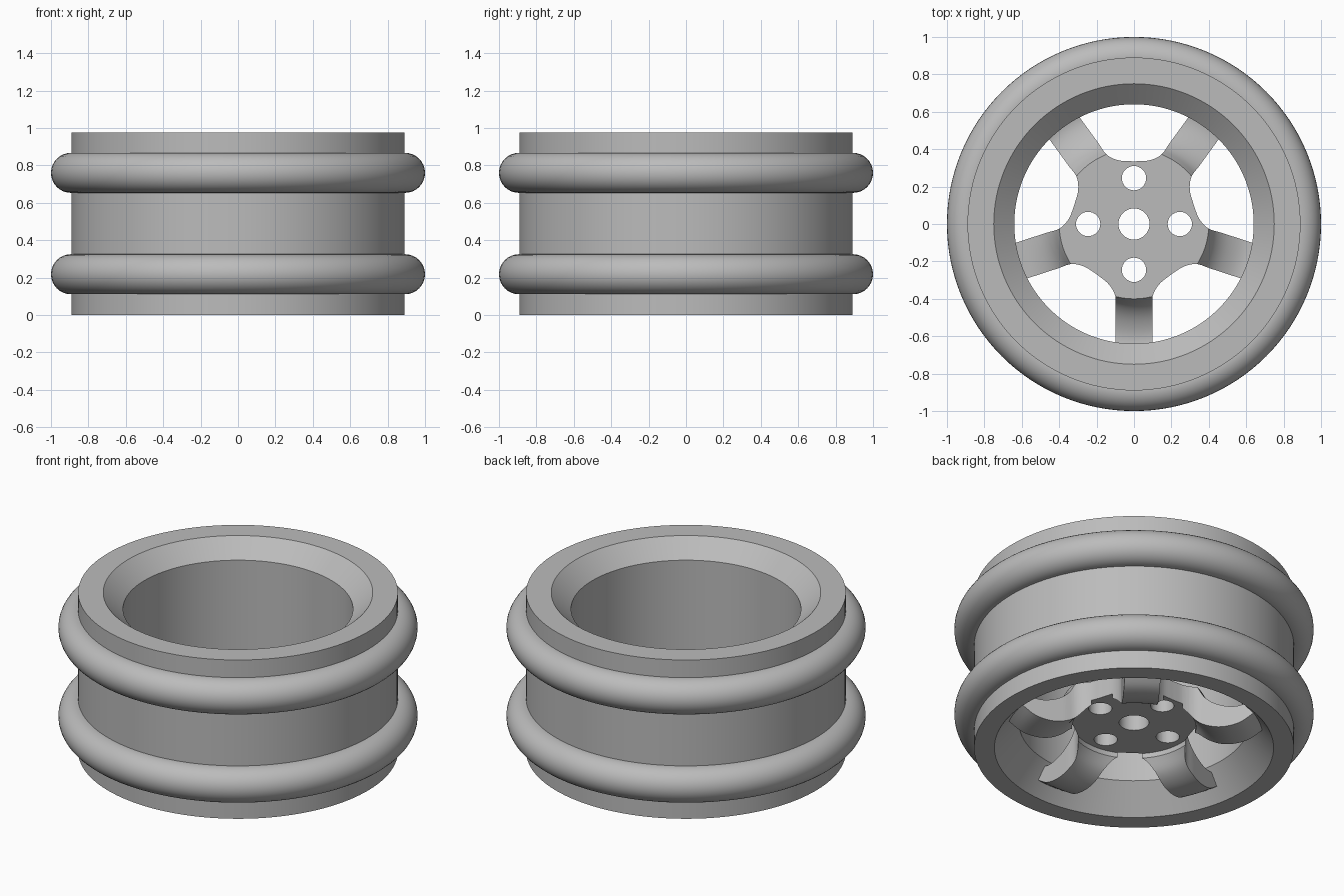
import bpy, bmesh, math
from mathutils import Vector, Matrix

old = bpy.data.objects.get("Cube")
if old:
    bpy.data.objects.remove(old, do_unlink=True)

GREY = (0.5, 0.5, 0.5, 1)
metal = bpy.data.materials.new("plain grey")
metal.use_nodes = True
metal.diffuse_color = GREY
metal.node_tree.nodes["Principled BSDF"].inputs["Base Color"].default_value = GREY


def finish(bm, name):
    bmesh.ops.recalc_face_normals(bm, faces=bm.faces[:])
    mesh = bpy.data.meshes.new(name)
    bm.to_mesh(mesh)
    bm.free()
    mesh.materials.append(metal)
    obj = bpy.data.objects.new(name, mesh)
    bpy.context.collection.objects.link(obj)
    return obj


def activate(obj):
    bpy.ops.object.select_all(action='DESELECT')
    obj.select_set(True)
    bpy.context.view_layer.objects.active = obj


def smooth(obj):
    activate(obj)
    bpy.ops.object.shade_smooth_by_angle(angle=math.radians(30))


def revolve(name, profile, steps=128):
    """Turn a closed (radius, height) section around the z axis."""
    bm = bmesh.new()
    rings = []
    for i in range(steps):
        a = math.tau * i / steps
        rings.append([bm.verts.new((r * math.cos(a), r * math.sin(a), z)) for r, z in profile])
    n = len(profile)
    for i in range(steps):
        a, b = rings[i], rings[(i + 1) % steps]
        for j in range(n):
            k = (j + 1) % n
            bm.faces.new((a[j], b[j], b[k], a[k]))
    return finish(bm, name)


def curve_through(points, steps=5):
    """Smooth a short open profile with a Catmull-Rom spline."""
    p = [Vector(q) for q in points]
    p = [2 * p[0] - p[1]] + p + [2 * p[-1] - p[-2]]
    out = []
    for i in range(1, len(p) - 2):
        a, b, c, d = p[i - 1:i + 3]
        for s in range(steps):
            t = s / steps
            out.append((2 * b + (c - a) * t + (2 * a - 5 * b + 4 * c - d) * t ** 2
                        + (3 * b - a - 3 * c + d) * t ** 3) / 2)
    return [tuple(q) for q in out] + [tuple(points[-1])]


def prism(bm, outline, turn=0.0):
    """Add an upright cutter prism to bm."""
    rot = Matrix.Rotation(turn, 4, 'Z')
    face = bm.faces.new([bm.verts.new(rot @ Vector((x, y, -0.5))) for x, y in outline])
    new = bmesh.ops.extrude_face_region(bm, geom=[face])["geom"]
    bmesh.ops.translate(bm, vec=(0, 0, 1.5), verts=[v for v in new if isinstance(v, bmesh.types.BMVert)])


# Barrel with bevelled mouths
barrel = revolve("rim_barrel", [(0.89, 0), (0.89, 0.975), (0.75, 0.975),
                                (0.64, 0.875), (0.64, 0.157), (0.777, 0)])
smooth(barrel)

# Two rounded outer beads
for name, z in (("lower_bead", 0.218), ("upper_bead", 0.76)):
    bpy.ops.mesh.primitive_torus_add(major_radius=0.893, minor_radius=0.107,
                                     major_segments=128, minor_segments=32, location=(0, 0, z))
    bead = bpy.context.object
    bead.name = name
    bead.data.materials.append(metal)
    smooth(bead)

# Hub disc flowing into a dished web
under = curve_through([(0.345, 0.13), (0.4, 0.06), (0.47, 0.02), (0.55, 0.005), (0.64, 0.02), (0.72, 0.07)])
upper = curve_through([(0.72, 0.16), (0.65, 0.13), (0.58, 0.13), (0.5, 0.16), (0.44, 0.21), (0.4, 0.28)])
hub = revolve("hub_and_spokes", [(0.083, 0.16), (0.345, 0.16)] + under + upper + [(0.083, 0.28)])

# Cutters: five rounded gaps between the spokes and four bolt holes
cut = bmesh.new()
spoke = math.radians(54)
along = Vector((math.cos(spoke), math.sin(spoke)))
side = Vector((-along.y, along.x)) * 0.1
bend = curve_through([(0, 0.335), (0.08, 0.34), (0.145, 0.37), tuple(along * 0.46 + side)])
half = bend + [tuple(along * 0.9 + side)]
gap = half + [(-x, y) for x, y in reversed(half[1:])]
for i in range(5):
    prism(cut, gap, math.tau * i / 5)
for i in range(4):
    circle = [(0.245 + 0.065 * math.cos(math.tau * k / 32), 0.065 * math.sin(math.tau * k / 32))
              for k in range(32)]
    prism(cut, circle, math.tau * i / 4)
cutter = finish(cut, "gap_cutter")
cutter.hide_render = True

mod = hub.modifiers.new("gaps", 'BOOLEAN')
mod.operation = 'DIFFERENCE'
mod.solver = 'EXACT'
mod.use_self = True
mod.object = cutter
activate(hub)
bpy.ops.object.modifier_apply(modifier=mod.name)
bpy.data.objects.remove(cutter, do_unlink=True)
smooth(hub)
